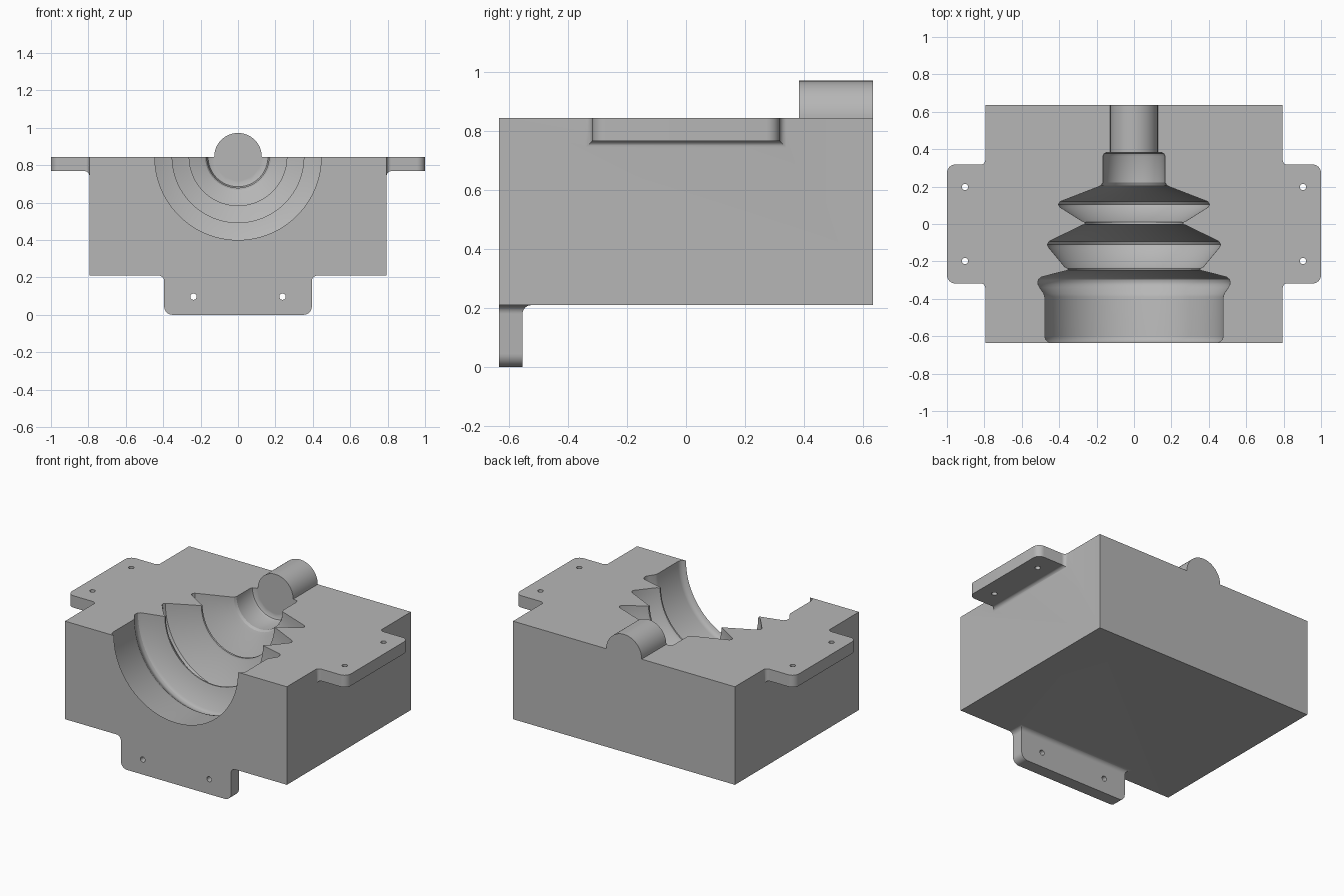
import bpy, bmesh, math
from mathutils import Matrix, Vector

if "Cube" in bpy.data.objects:
    bpy.data.objects.remove(bpy.data.objects["Cube"], do_unlink=True)

TOP, BASE, HALF_X, HALF_Y = 0.845, 0.21, 0.795, 0.635

grey = bpy.data.materials.new("plain grey")
grey.use_nodes = True
colour = (0.47, 0.47, 0.47, 1)
grey.diffuse_color = colour
grey.node_tree.nodes["Principled BSDF"].inputs["Base Color"].default_value = colour


def make_object(name, bm):
    bmesh.ops.recalc_face_normals(bm, faces=bm.faces)
    mesh = bpy.data.meshes.new(name)
    bm.to_mesh(mesh)
    bm.free()
    mesh.materials.append(grey)
    obj = bpy.data.objects.new(name, mesh)
    bpy.context.collection.objects.link(obj)
    return obj


def loft(name, rings):
    """Skin a list of closed rings and cap both ends."""
    bm = bmesh.new()
    loops = [[bm.verts.new(p) for p in ring] for ring in rings]
    for a, b in zip(loops, loops[1:]):
        for i in range(len(a)):
            j = (i + 1) % len(a)
            bm.faces.new((a[i], a[j], b[j], b[i]))
    bm.faces.new(loops[0])
    bm.faces.new(loops[-1])
    return make_object(name, bm)


def lathe(name, profile, z, steps=96):
    """Revolve (y, radius) points about a line parallel to y."""
    angles = [math.tau * i / steps for i in range(steps)]
    return loft(name, [[(r * math.cos(a), y, z + r * math.sin(a)) for a in angles]
                       for y, r in profile])


def flange(name, half, length, thick, fillet, corner, place):
    """Mounting tab: filleted root, rounded outer corners."""
    quarter = [math.pi / 2 * i / 8 for i in range(9)]
    stations = [(-0.04, half + fillet, thick + fillet)]
    for a in quarter:
        grow = fillet * (1 - math.sin(a))
        stations.append((fillet * (1 - math.cos(a)), half + grow, thick + grow))
    for a in quarter:
        stations.append((length - corner + corner * math.sin(a),
                         half - corner * (1 - math.cos(a)), thick))
    return loft(name, [[place(-h, v, 0), place(h, v, 0), place(h, v, t), place(-h, v, t)]
                       for v, h, t in stations])


def drill(name, centre, axis):
    bm = bmesh.new()
    turn = Vector((0, 0, 1)).rotation_difference(Vector(axis)).to_matrix().to_4x4()
    bmesh.ops.create_cone(bm, cap_ends=True, segments=24, radius1=0.017, radius2=0.017,
                          depth=0.3, matrix=Matrix.Translation(centre) @ turn)
    return make_object(name, bm)


def combine(target, tool, operation):
    tool.hide_render = True
    mod = target.modifiers.new("combine", 'BOOLEAN')
    mod.operation, mod.solver, mod.object = operation, 'EXACT', tool
    graph = bpy.context.evaluated_depsgraph_get()
    mesh = bpy.data.meshes.new_from_object(target.evaluated_get(graph))
    target.modifiers.clear()
    target.data = mesh
    bpy.data.objects.remove(tool, do_unlink=True)


# Main block
bm = bmesh.new()
bmesh.ops.create_cube(bm, size=1, matrix=Matrix.Translation((0, 0, (TOP + BASE) / 2))
                      @ Matrix.Diagonal((2 * HALF_X, 2 * HALF_Y, TOP - BASE, 1)))
block = make_object("mould_block", bm)

# Side and front mounting flanges
for side, label in ((1, "left"), (-1, "right")):
    tab = flange(label + "_flange", 0.318, 1 - HALF_X, 0.077, 0.024, 0.045,
                 lambda u, v, w: (side * (HALF_X + v), u, TOP - w))
    combine(block, tab, 'UNION')
tab = flange("front_flange", 0.395, BASE, 0.08, 0.03, 0.045,
             lambda u, v, w: (u, w - HALF_Y, BASE - v))
combine(block, tab, 'UNION')

# Bellows cavity, open at the front
bellows = [(-0.7, 0.445), (-0.635, 0.445), (-0.628, 0.462), (-0.616, 0.473), (-0.6, 0.477),
           (-0.39, 0.477), (-0.372, 0.482), (-0.34, 0.504), (-0.325, 0.512), (-0.31, 0.514),
           (-0.296, 0.51), (-0.284, 0.497), (-0.25, 0.365), (-0.246, 0.352), (-0.237, 0.352),
           (-0.23, 0.37), (-0.125, 0.457), (-0.11, 0.463), (-0.094, 0.455), (-0.005, 0.275),
           (-0.002, 0.261), (0.01, 0.261), (0.014, 0.275), (0.09, 0.396), (0.105, 0.404),
           (0.12, 0.394), (0.197, 0.195), (0.207, 0.175), (0.222, 0.166), (0.362, 0.166),
           (0.376, 0.16), (0.383, 0.145)]
combine(block, lathe("cavity_cutter", bellows, TOP), 'DIFFERENCE')

# Round core peg at the back
combine(block, lathe("core_peg", [(0.383, 0.127), (HALF_Y, 0.127)], TOP), 'UNION')

# Bolt holes
for s in (-1, 1):
    combine(block, drill("front_hole", (s * 0.238, -0.6, 0.097), (0, 1, 0)), 'DIFFERENCE')
    for y in (-0.198, 0.198):
        combine(block, drill("side_hole", (s * 0.904, y, 0.8), (0, 0, 1)), 'DIFFERENCE')

bpy.ops.object.select_all(action='DESELECT')
block.select_set(True)
bpy.context.view_layer.objects.active = block
bpy.ops.object.shade_smooth_by_angle(angle=math.radians(30))
